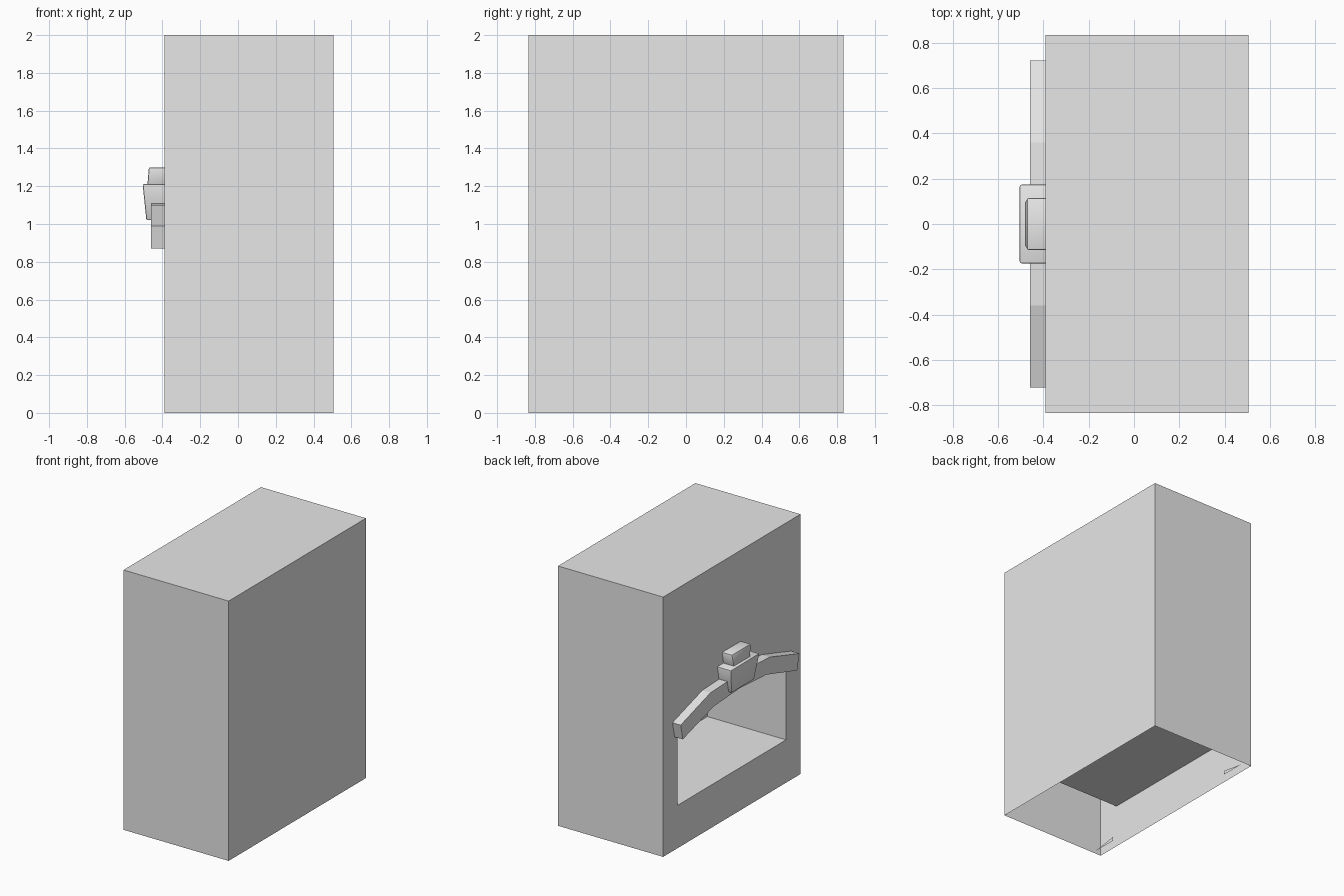
import bpy, bmesh

cube = bpy.data.objects.get("Cube")
if cube:
    bpy.data.objects.remove(cube, do_unlink=True)

grey = bpy.data.materials.new("plain_grey")
grey.use_nodes = True
grey.diffuse_color = (0.8, 0.8, 0.8, 1)
grey.node_tree.nodes["Principled BSDF"].inputs["Base Color"].default_value = (0.8, 0.8, 0.8, 1)

WALL, BACK, OUTER = -0.39, 0.28, 0.505      # x of the open wall, firebox back, far wall
HALF, TOP = 0.835, 2.0


def finish(name, bm):
    bmesh.ops.remove_doubles(bm, verts=bm.verts, dist=0.0005)
    mesh = bpy.data.meshes.new(name)
    bm.to_mesh(mesh)
    bm.free()
    mesh.materials.append(grey)
    obj = bpy.data.objects.new(name, mesh)
    bpy.context.collection.objects.link(obj)
    return obj


def face(bm, points):
    return bm.faces.new([bm.verts.new(p) for p in points])


def mirrored(half):
    """Full left-to-right (y) run from a half that starts at y = 0."""
    return [(-y, z) for y, z in reversed(half) if y > 0] + half


def sweep(bm, outline, x0, x1, caps):
    """Walls of a closed y-z outline run along x, capped at the given x values."""
    for (ya, za), (yb, zb) in zip(outline, outline[1:] + outline[:1]):
        face(bm, [(x0, ya, za), (x0, yb, zb), (x1, yb, zb), (x1, ya, za)])
    for x in caps:
        face(bm, [(x, y, z) for y, z in outline])


# Half outline of the arched opening
opening = [(0, 1.04), (0.33, 1.01), (0.66, 0.89), (0.66, 0.33)]

# Chimney shell: thin walls, open underneath, with the opening in the -x wall
bm = bmesh.new()
for s in (-1, 1):
    y = s * HALF
    face(bm, [(WALL, y, 0), (OUTER, y, 0), (OUTER, y, TOP), (WALL, y, TOP)])
    half = [(0, 0), (HALF, 0), (HALF, TOP), (0, TOP)] + opening + [(0, 0.33)]
    face(bm, [(WALL, s * py, pz) for py, pz in half])
face(bm, [(OUTER, -HALF, 0), (OUTER, HALF, 0), (OUTER, HALF, TOP), (OUTER, -HALF, TOP)])
face(bm, [(WALL, -HALF, TOP), (OUTER, -HALF, TOP), (OUTER, HALF, TOP), (WALL, HALF, TOP)])
bmesh.ops.recalc_face_normals(bm, faces=bm.faces)
finish("chimney_shell", bm)

# Firebox recess, normals turned into the cavity
bm = bmesh.new()
sweep(bm, mirrored(opening), WALL, BACK, [BACK])
bmesh.ops.remove_doubles(bm, verts=bm.verts, dist=0.0005)
bmesh.ops.recalc_face_normals(bm, faces=bm.faces)
if any(f.normal.x > 0.9 for f in bm.faces):
    bmesh.ops.reverse_faces(bm, faces=bm.faces)
finish("firebox", bm)

# Arch moulding over the opening
upper = mirrored([(0, 1.115), (0.36, 1.1), (0.722, 0.99)])
lower = mirrored([(0, 1.0), (0.32, 0.98), (0.695, 0.87)])
bm = bmesh.new()
sweep(bm, upper + lower[::-1], -0.46, WALL, [-0.46, WALL])
bmesh.ops.remove_doubles(bm, verts=bm.verts, dist=0.0005)
bmesh.ops.recalc_face_normals(bm, faces=bm.faces)
finish("arch_moulding", bm)


def tapered_block(name, z0, z1, x0, x1, y0, y1):
    """Block against the wall whose reach and half width change from z0 to z1."""
    bm = bmesh.new()
    bmesh.ops.create_cube(bm, size=1)
    for v in bm.verts:
        high = v.co.z > 0
        x = (x1 if high else x0) if v.co.x < 0 else WALL
        y = (y1 if high else y0) * (1 if v.co.y > 0 else -1)
        v.co = (x, y, z1 if high else z0)
    edges = [e for e in bm.edges if any(v.co.x < WALL - 0.01 for v in e.verts)]
    bmesh.ops.bevel(bm, geom=edges, offset=0.008, segments=2, profile=0.5, affect='EDGES')
    obj = finish(name, bm)
    bpy.ops.object.select_all(action='DESELECT')
    obj.select_set(True)
    bpy.context.view_layer.objects.active = obj
    bpy.ops.object.shade_smooth_by_angle()


# Keystone and its cap
tapered_block("keystone", 1.02, 1.212, -0.485, -0.505, 0.138, 0.175)
tapered_block("keystone_cap", 1.2, 1.3, -0.48, -0.472, 0.1, 0.115)

# Small slivers standing inside the hollow base
bm = bmesh.new()
for s in (-1, 1):
    face(bm, [(-0.32, s * 0.617, 0), (-0.32, s * 0.81, 0), (-0.32, s * 0.617, 0.03)])
finish("base_slivers", bm)
